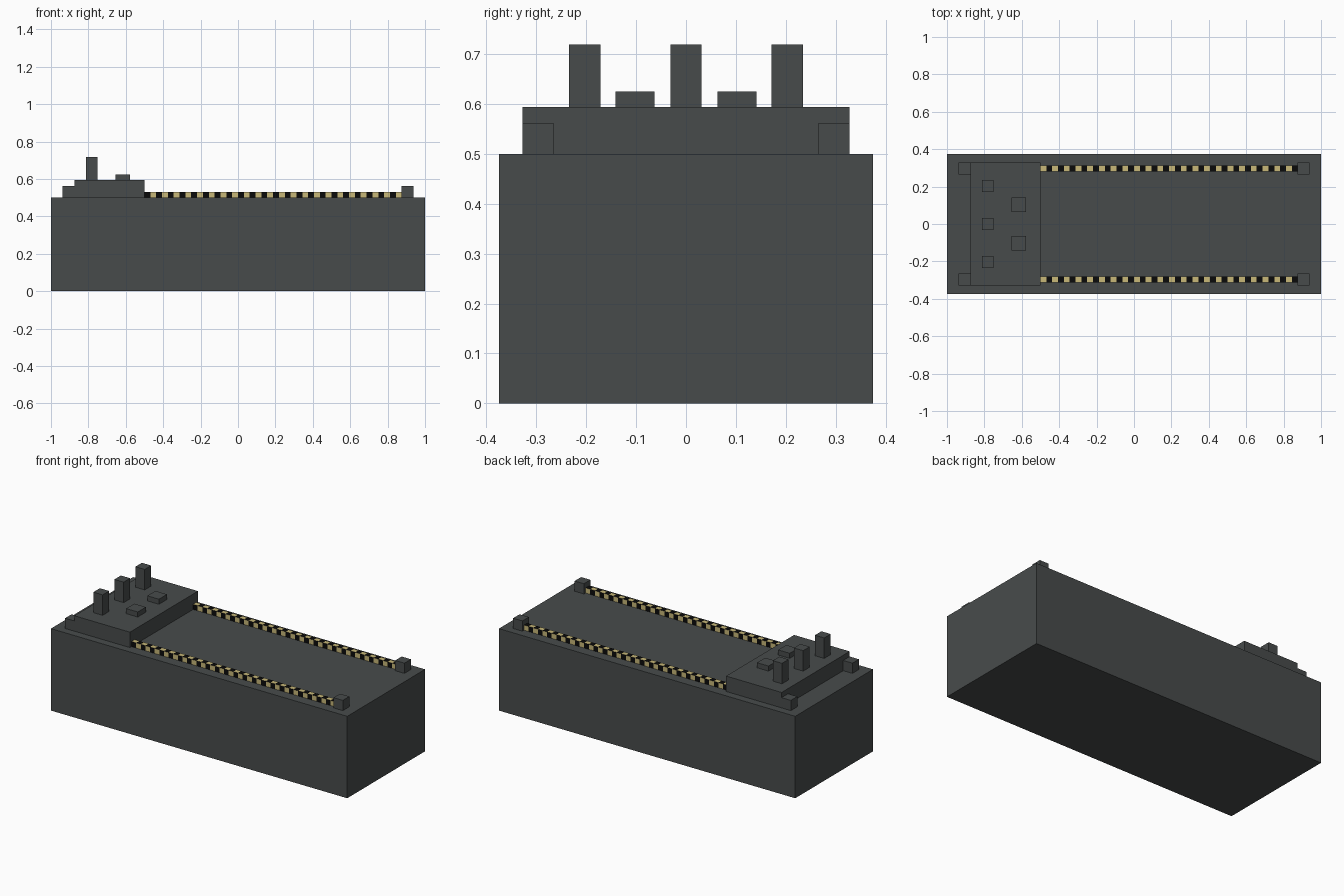
import bpy, bmesh

if "Cube" in bpy.data.objects:
    bpy.data.objects.remove(bpy.data.objects["Cube"])


def material(name, rgb):
    m = bpy.data.materials.new(name)
    m.diffuse_color = (*rgb, 1)
    m.use_nodes = True
    m.node_tree.nodes["Principled BSDF"].inputs["Base Color"].default_value = m.diffuse_color
    return m


GREY = material("dark_grey", (0.064, 0.071, 0.071))
SAND = material("sand_yellow", (0.58, 0.48, 0.19))
BLACK = material("black", (0.003, 0.003, 0.003))


def finish(bm, name, mats):
    bmesh.ops.recalc_face_normals(bm, faces=bm.faces)
    mesh = bpy.data.meshes.new(name)
    bm.to_mesh(mesh)
    bm.free()
    for m in mats:
        mesh.materials.append(m)
    obj = bpy.data.objects.new(name, mesh)
    bpy.context.collection.objects.link(obj)


def box(name, x0, x1, y, width, z0, z1):
    """Box from x0 to x1 and z0 to z1, centred on y."""
    bm = bmesh.new()
    bmesh.ops.create_cube(bm, size=1)
    for v in bm.verts:
        v.co.x = x1 if v.co.x > 0 else x0
        v.co.y = y + v.co.y * width
        v.co.z = z1 if v.co.z > 0 else z0
    finish(bm, name, [GREY])


def striped_rail(name, x0, x1, y, width, z0, z1, count):
    """Bar cut into equal stripes; the sides are offset from the top by one."""
    bm = bmesh.new()
    corners = [(y - width / 2, z0), (y + width / 2, z0),
               (y + width / 2, z1), (y - width / 2, z1)]
    rings = []
    for i in range(count + 1):
        x = x0 + (x1 - x0) * i / count
        rings.append([bm.verts.new((x, *c)) for c in corners])
    for i in range(count):
        a, b = rings[i], rings[i + 1]
        for k in range(4):
            n = (k + 1) % 4
            f = bm.faces.new((a[k], a[n], b[n], b[k]))
            f.material_index = (i + k) % 2
    for ring in (rings[0], rings[-1]):
        bm.faces.new(ring)
    finish(bm, name, [SAND, BLACK])


# Main body and raised control platform
box("body", -1, 1, 0, 0.75, 0, 0.5)
box("platform", -0.875, -0.5, 0, 0.656, 0.5, 0.594)

# Levers and buttons on the platform
for i in (-1, 0, 1):
    box("lever", -0.8125, -0.75, i * 0.203, 0.0625, 0.594, 0.719)
for s in (-1, 1):
    box("button", -0.656, -0.578, s * 0.102, 0.078, 0.594, 0.625)

# Corner posts and warning-striped rails
for s in (-1, 1):
    box("rear_post", -0.9375, -0.875, s * 0.297, 0.0625, 0.5, 0.5625)
    box("end_post", 0.875, 0.9375, s * 0.297, 0.0625, 0.5, 0.5625)
    striped_rail("rail", -0.5, 0.875, s * 0.297, 0.03125, 0.5, 0.53125, 44)
